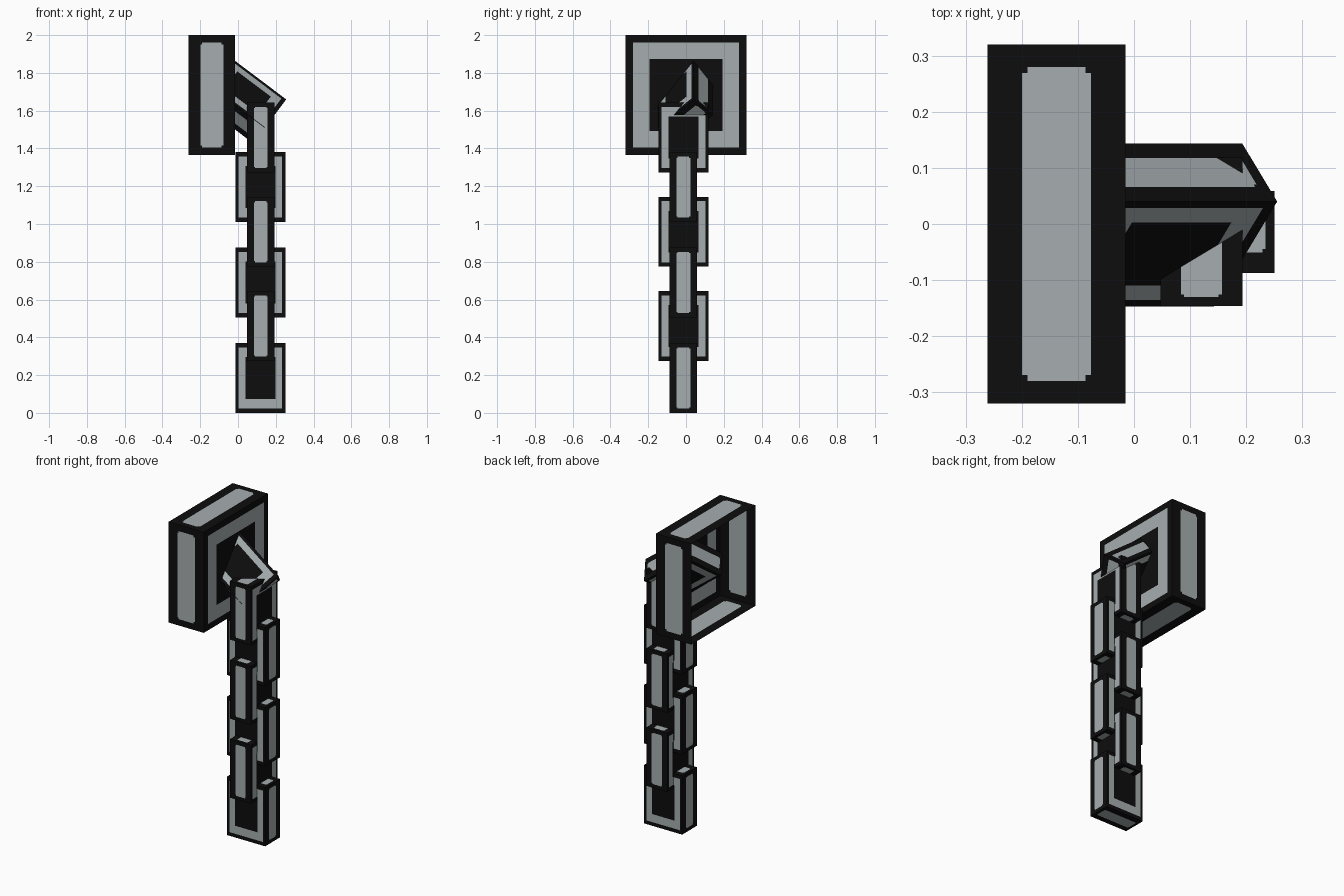
import bpy, bmesh, math
from mathutils import Matrix, Vector

if "Cube" in bpy.data.objects:
    bpy.data.objects.remove(bpy.data.objects["Cube"])


def material(name, rgb):
    m = bpy.data.materials.new(name)
    m.diffuse_color = (*rgb, 1)
    m.use_nodes = True
    m.node_tree.nodes["Principled BSDF"].inputs["Base Color"].default_value = m.diffuse_color
    return m


BLACK = material("black outline", (0.004, 0.004, 0.004))
GREY = material("steel grey", (0.38, 0.42, 0.43))


# Painted patterns: cut positions (0..1) and a rule for what is grey
def sym(*cuts):
    return [0, *cuts, *[1 - c for c in reversed(cuts)], 1]


RING_U, RING_V = sym(0.0625, 0.2), sym(0.0625, 0.2)
PANEL_U, PANEL_V = sym(0.25, 0.29), sym(0.0625, 0.08)


def ring(u, v):
    edge = max(abs(u - 0.5), abs(v - 0.5))
    return 0.3 < edge < 0.4375


def panel(u, v):
    a, b = abs(u - 0.5), abs(v - 0.5)
    corner = a > 0.21 and b > 0.42
    return a < 0.25 and b < 0.4375 and not corner


def painted_side(bm, n, u, v, us, vs, rule):
    """One flat box side cut into cells, coloured by the rule."""
    n, u, v = Vector(n), Vector(u), Vector(v)
    grid = [[bm.verts.new(n + u * (2 * a - 1) + v * (2 * b - 1)) for b in vs] for a in us]
    flip = u.cross(v).dot(n) < 0
    for i in range(len(us) - 1):
        for j in range(len(vs) - 1):
            loop = [grid[i][j], grid[i + 1][j], grid[i + 1][j + 1], grid[i][j + 1]]
            f = bm.faces.new(loop[::-1] if flip else loop)
            f.material_index = int(rule((us[i] + us[i + 1]) / 2, (vs[j] + vs[j + 1]) / 2))


def block(name, width, depth, height, matrix, open_back=False):
    """Box with ring pattern on the broad sides and panels on the narrow ones."""
    bm = bmesh.new()
    x, y, z = width / 2, depth / 2, height / 2
    for s in (-1, 1):
        if not (open_back and s == 1):
            painted_side(bm, (0, s * y, 0), (x, 0, 0), (0, 0, z), RING_U, RING_V, ring)
        painted_side(bm, (s * x, 0, 0), (0, y, 0), (0, 0, z), PANEL_U, PANEL_V, panel)
        painted_side(bm, (0, 0, s * z), (0, y, 0), (x, 0, 0), PANEL_U, PANEL_V, panel)
    bmesh.ops.remove_doubles(bm, verts=bm.verts, dist=0.0001)
    mesh = bpy.data.meshes.new(name)
    bm.to_mesh(mesh)
    bm.free()
    mesh.materials.append(BLACK)
    mesh.materials.append(GREY)
    ob = bpy.data.objects.new(name, mesh)
    ob.matrix_world = matrix
    bpy.context.collection.objects.link(ob)
    return ob


QUARTER = Matrix.Rotation(math.pi / 2, 4, 'Z')
LINK = (0.265, 0.146, 0.37)

# Wall mount: thin box, open at the back
block("wall_mount", 0.64, 0.246, 0.635,
      Matrix.Translation((-0.138, 0, 1.6825)) @ QUARTER, open_back=True)

# Hanging links, alternately turned a quarter
for i in range(3):
    block(f"link_facing_front_{i + 1}", *LINK,
          Matrix.Translation((0.118, -0.014, 0.185 + 0.505 * i)))
    block(f"link_facing_side_{i + 1}", *LINK,
          Matrix.Translation((0.12, -0.014, 0.46 + 0.499 * i)) @ QUARTER)

# Anchor link: leans out of the mount, rolled 45 degrees about its length
tilt = math.radians(37)
along = Vector((math.cos(tilt), 0, -math.sin(tilt)))
up = Vector((math.sin(tilt), 0, math.cos(tilt)))
side = Vector((0, 1, 0))
w, t = (side + up).normalized(), (up - side).normalized()
rot = Matrix((w, t, along)).transposed().to_4x4()
block("anchor_link", *LINK, Matrix.Translation((0.02, -0.002, 1.655)) @ rot)
